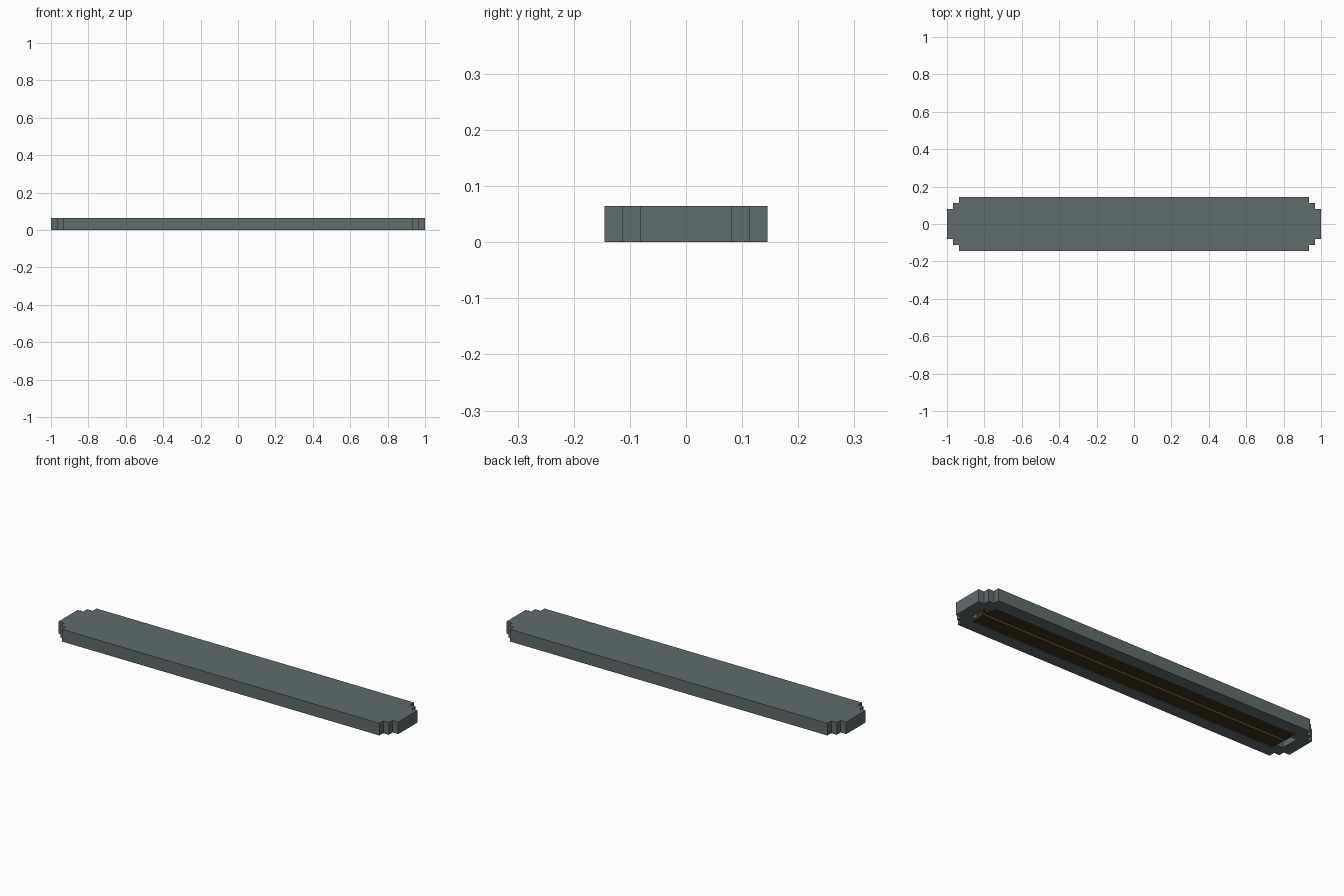
import bpy, bmesh

if "Cube" in bpy.data.objects:
    bpy.data.objects.remove(bpy.data.objects["Cube"])

def material(name, rgb):
    m = bpy.data.materials.new(name)
    m.diffuse_color = (*rgb, 1.0)
    m.use_nodes = True
    m.node_tree.nodes["Principled BSDF"].inputs["Base Color"].default_value = m.diffuse_color
    return m

GREY = material("slate_grey", (0.12, 0.146, 0.149))
BROWN = material("dark_brown", (0.045, 0.028, 0.015))

def stepped_outline(tiers):
    """Outline with stair-stepped corners; tiers run from the end inwards as (x, y)."""
    quarter = []
    for i, (x, y) in enumerate(tiers):
        if i:
            quarter.append((x, tiers[i - 1][1]))
        quarter.append((x, y))
    pts = list(quarter)
    pts += [(-x, y) for x, y in reversed(quarter)]
    pts += [(-x, -y) for x, y in quarter]
    pts += [(x, -y) for x, y in reversed(quarter)]
    return pts

def finish(name, bm, mat):
    bmesh.ops.recalc_face_normals(bm, faces=bm.faces)
    me = bpy.data.meshes.new(name)
    bm.to_mesh(me)
    bm.free()
    me.materials.append(mat)
    ob = bpy.data.objects.new(name, me)
    bpy.context.collection.objects.link(ob)
    return ob

def prism(name, pts, z0, z1, mat):
    bm = bmesh.new()
    low = [bm.verts.new((x, y, z0)) for x, y in pts]
    high = [bm.verts.new((x, y, z1)) for x, y in pts]
    bm.faces.new(low[::-1])
    bm.faces.new(high)
    n = len(pts)
    for i in range(n):
        j = (i + 1) % n
        bm.faces.new((low[i], low[j], high[j], high[i]))
    return finish(name, bm, mat)

# Grey slab with stepped corners
slab = prism("slab", stepped_outline([(1.0, 0.081), (0.967, 0.113), (0.935, 0.145)]),
             0.0, 0.065, GREY)

# Recess cut into the underside
cutter = prism("recess_cutter", stepped_outline([(0.935, 0.048), (0.902, 0.081)]),
               -0.05, 0.032, GREY)
cutter.hide_render = True
cutter.hide_viewport = True
cut = slab.modifiers.new("recess", "BOOLEAN")
cut.operation = "DIFFERENCE"
cut.solver = "EXACT"
cut.object = cutter

# Brown boards filling the recess, with a groove between them
for side, label in ((1, "back"), (-1, "front")):
    pts = [(-0.90, side * 0.01), (0.90, side * 0.01),
           (0.90, side * 0.0805), (-0.90, side * 0.0805)]
    prism(label + "_board", pts, 0.003, 0.0315, BROWN)

# Brown floor of the groove
prism("groove_strip", [(-0.90, -0.01), (0.90, -0.01), (0.90, 0.01), (-0.90, 0.01)],
      0.024, 0.0315, BROWN)
